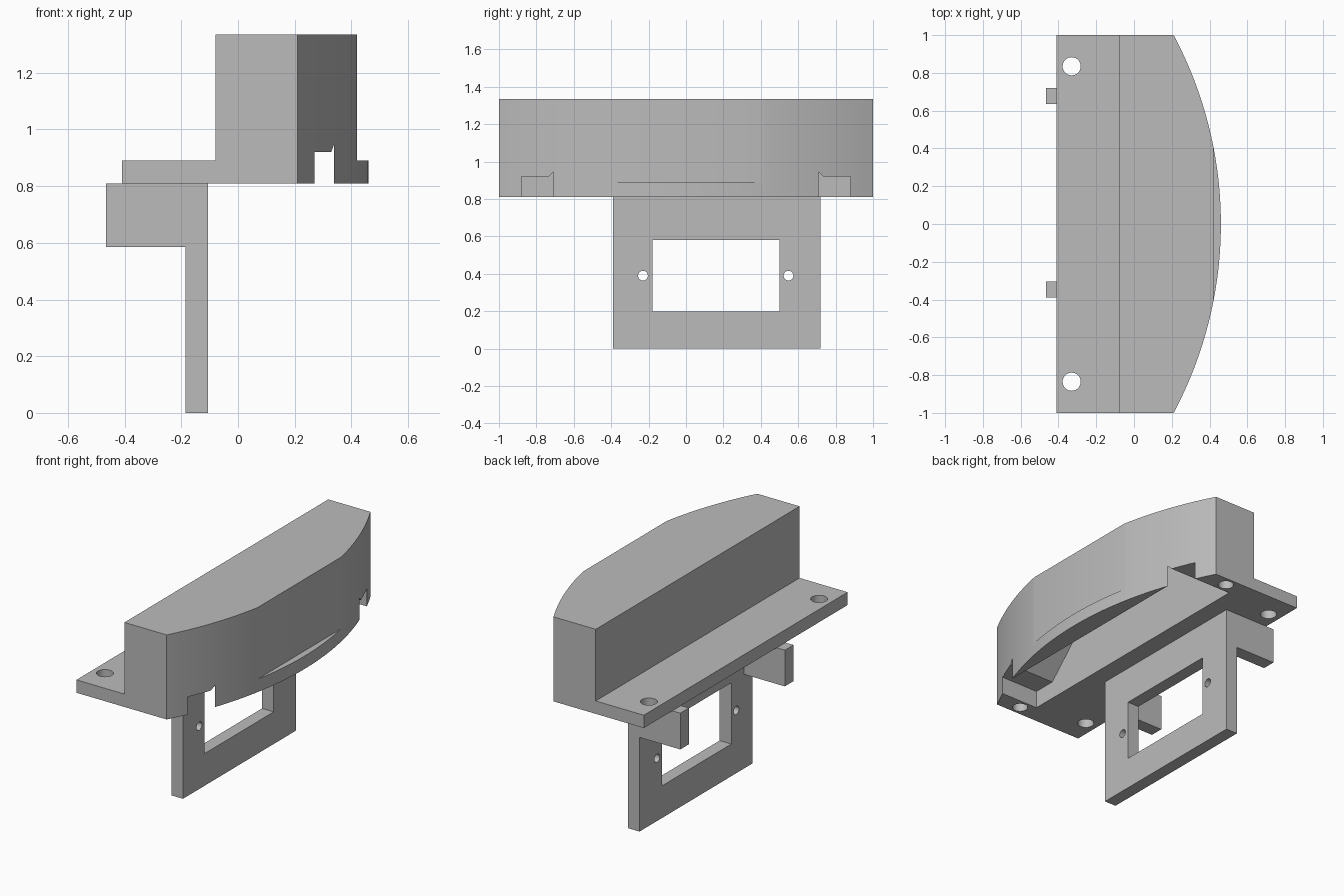
import bpy, bmesh, math

old = bpy.data.objects.get("Cube")
if old:
    bpy.data.objects.remove(old, do_unlink=True)

GREY = (0.5, 0.5, 0.5, 1)
mat = bpy.data.materials.new("plain grey")
mat.use_nodes = True
mat.diffuse_color = GREY
mat.node_tree.nodes["Principled BSDF"].inputs["Base Color"].default_value = GREY


def prism(name, points, axis, lo, hi):
    """Extrude a 2D outline along an axis; points hold the other two axes in order."""
    bm = bmesh.new()
    verts = []
    for p in points:
        co = list(p)
        co.insert("xyz".index(axis), lo)
        verts.append(bm.verts.new(co))
    face = bm.faces.new(verts)
    ext = bmesh.ops.extrude_face_region(bm, geom=[face])
    shift = [hi - lo if a == axis else 0 for a in "xyz"]
    moved = [g for g in ext["geom"] if isinstance(g, bmesh.types.BMVert)]
    bmesh.ops.translate(bm, vec=shift, verts=moved)
    bmesh.ops.recalc_face_normals(bm, faces=bm.faces)
    mesh = bpy.data.meshes.new(name)
    bm.to_mesh(mesh)
    bm.free()
    mesh.materials.append(mat)
    ob = bpy.data.objects.new(name, mesh)
    bpy.context.collection.objects.link(ob)
    return ob


def box(name, x, y, z):
    rect = [(x[0], y[0]), (x[1], y[0]), (x[1], y[1]), (x[0], y[1])]
    return prism(name, rect, "z", *z)


def drill(name, u, v, r, axis, lo, hi, n=32):
    ring = [(u + r * math.cos(math.tau * i / n), v + r * math.sin(math.tau * i / n))
            for i in range(n)]
    return prism(name, ring, axis, lo, hi)


def combine(ob, tools, operation):
    """Apply a boolean for each tool, then drop the tool."""
    for tool in tools:
        mod = ob.modifiers.new("join", "BOOLEAN")
        mod.operation, mod.solver, mod.object = operation, "EXACT", tool
        dg = bpy.context.evaluated_depsgraph_get()
        mesh = bpy.data.meshes.new_from_object(ob.evaluated_get(dg))
        ob.modifiers.clear()
        ob.data = mesh
        bpy.data.objects.remove(tool, do_unlink=True)


def finish(ob):
    bpy.ops.object.select_all(action="DESELECT")
    ob.select_set(True)
    bpy.context.view_layer.objects.active = ob
    bpy.ops.object.shade_smooth_by_angle(angle=math.radians(30))


BASE, TOP, LEDGE = 0.81, 1.335, 0.89

# Housing: straight back and a shallow arc on the +x side
radius, centre = 2.125, -1.665
half = math.asin(1 / radius)
arc = [(centre + radius * math.cos(a), radius * math.sin(a))
       for a in (half * (i / 24 - 1) for i in range(49))]
housing = prism("housing", [(-0.41, -1)] + arc + [(-0.41, 1)], "z", BASE, TOP)

# Step down to the rear flange, flat face above the front lip
cuts = [box("flange_step", (-1, -0.08), (-2, 2), (LEDGE, 2)),
        box("flat_front", (0.42, 1), (-2, 2), (LEDGE, 2))]

# Hollow with side notches and sloped end walls
side = [(0.88, BASE - 0.1), (0.88, 0.92), (0.735, 0.92), (0.4, 1.255)]
hollow = side + [(-y, z) for y, z in reversed(side)]
cuts.append(prism("hollow", hollow, "x", 0.01, 0.338))

# Through holes in the flange, blind holes under the body
for s in (-1, 1):
    cuts.append(drill("flange_hole", -0.33, s * 0.835, 0.048, "z", 0.7, 1))
    cuts.append(drill("blind_hole", 0.085, s * 0.94, 0.045, "z", 0.7, 1.05))
combine(housing, cuts, "DIFFERENCE")
finish(housing)

# Hanging frame with a window, two screw holes and two rear arms
frame = box("mounting_frame", (-0.185, -0.105), (-0.39, 0.72), (0, BASE))
arms = [box("arm", (-0.465, -0.105), y, (0.585, BASE))
        for y in ((-0.39, -0.305), (0.635, 0.72))]
combine(frame, arms, "UNION")
holes = [box("window", (-0.3, 0), (-0.18, 0.5), (0.2, 0.58))]
for y in (-0.23, 0.548):
    holes.append(drill("screw_hole", y, 0.39, 0.026, "x", -0.3, 0))
combine(frame, holes, "DIFFERENCE")
finish(frame)
